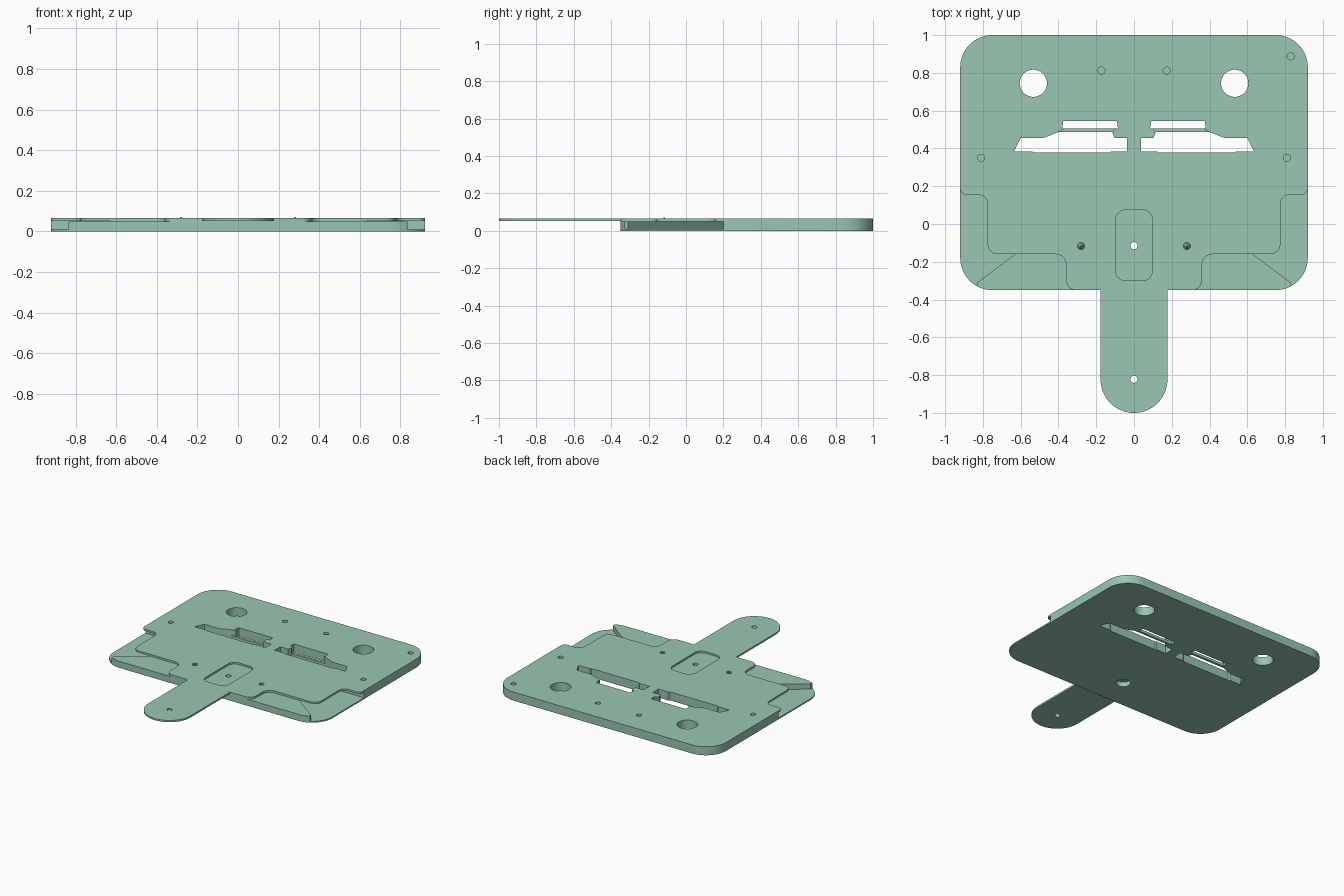
import bpy, bmesh, math
from mathutils import Vector

if "Cube" in bpy.data.objects:
    bpy.data.objects.remove(bpy.data.objects["Cube"])

mat = bpy.data.materials.new("sage_green")
mat.diffuse_color = (0.32, 0.57, 0.45, 1)
mat.use_nodes = True
mat.node_tree.nodes["Principled BSDF"].inputs["Base Color"].default_value = mat.diffuse_color
TOP = 0.065


def fillet(pts, seg=10):
    """Round each (x, y, radius) corner of a closed outline."""
    out, n = [], len(pts)
    for i, p in enumerate(pts):
        c = Vector(p[:2])
        r = p[2] if len(p) > 2 else 0
        if r == 0:
            out.append(c)
            continue
        a = (Vector(pts[i - 1][:2]) - c).normalized()
        b = (Vector(pts[(i + 1) % n][:2]) - c).normalized()
        half = a.angle(b) / 2
        centre = c + (a + b).normalized() * (r / math.sin(half))
        v0 = c + a * (r / math.tan(half)) - centre
        v1 = c + b * (r / math.tan(half)) - centre
        ang = math.atan2(v0.x * v1.y - v0.y * v1.x, v0.dot(v1))
        for k in range(seg + 1):
            t = ang * k / seg
            out.append(centre + Vector((v0.x * math.cos(t) - v0.y * math.sin(t),
                                        v0.x * math.sin(t) + v0.y * math.cos(t))))
    return out


def circle(x, y, r, n=32):
    return [Vector((x + r * math.cos(2 * math.pi * i / n),
                    y + r * math.sin(2 * math.pi * i / n))) for i in range(n)]


def prism(name, pts, z0, z1):
    bm = bmesh.new()
    f = bm.faces.new([bm.verts.new((p[0], p[1], z0)) for p in pts])
    ext = bmesh.ops.extrude_face_region(bm, geom=[f])
    bmesh.ops.translate(bm, vec=(0, 0, z1 - z0),
                        verts=[g for g in ext["geom"] if isinstance(g, bmesh.types.BMVert)])
    bmesh.ops.recalc_face_normals(bm, faces=bm.faces)
    me = bpy.data.meshes.new(name)
    bm.to_mesh(me)
    bm.free()
    ob = bpy.data.objects.new(name, me)
    bpy.context.collection.objects.link(ob)
    me.materials.append(mat)
    return ob


def cut(target, pts, z0, z1, mirror=False):
    for s in ((1, -1) if mirror else (1,)):
        c = prism("cutter", [(p[0] * s, p[1]) for p in pts], z0, z1)
        c.hide_render = True
        m = target.modifiers.new("cut", 'BOOLEAN')
        m.operation, m.solver, m.object = 'DIFFERENCE', 'EXACT', c
        bpy.context.view_layer.objects.active = target
        bpy.ops.object.modifier_apply(modifier=m.name)
        bpy.data.objects.remove(c)


def smooth(ob):
    bpy.ops.object.select_all(action='DESELECT')
    ob.select_set(True)
    bpy.context.view_layer.objects.active = ob
    bpy.ops.object.shade_smooth_by_angle(angle=math.radians(30))


# Main rounded plate
plate = prism("base_plate", fillet([(-0.92, -0.35, 0.17), (0.92, -0.35, 0.17),
                                    (0.92, 1, 0.17), (-0.92, 1, 0.17)], 16), 0, TOP)

# Stepped front corners, then the side cavity with its diagonal wall
ledge = fillet([(-0.921, 0.22), (-0.921, 0.155, 0.035), (-0.775, 0.155, 0.05),
                (-0.775, -0.16, 0.055), (-0.36, -0.16, 0.055), (-0.36, -0.351, 0.055),
                (-0.29, -0.351), (-0.29, -0.45), (-1, -0.45), (-1, 0.22)])
cut(plate, ledge, 0.05, 0.1, True)
cut(plate, [(-1, 0.2), (-1, -0.36), (-0.84, -0.36), (-0.83, -0.31), (-0.15, 0.2)],
    0.01, 0.0505, True)

# Twin slots: lower opening, upper opening, sunken bar between them
cut(plate, [(-0.635, 0.385), (-0.60, 0.455), (-0.48, 0.455), (-0.40, 0.487), (-0.115, 0.487),
            (-0.103, 0.455), (-0.038, 0.455), (-0.038, 0.385), (-0.12, 0.385),
            (-0.13, 0.378), (-0.53, 0.378), (-0.54, 0.385)], -0.1, 0.1, True)
cut(plate, [(-0.38, 0.505), (-0.375, 0.545), (-0.09, 0.545), (-0.085, 0.505)], -0.1, 0.1, True)
cut(plate, [(-0.41, 0.48), (-0.36, 0.51), (-0.10, 0.51), (-0.115, 0.48)], 0.02, 0.1, True)

# Large through holes, small blind holes
cut(plate, circle(0.533, 0.745, 0.072, 48), -0.1, 0.1, True)
cut(plate, circle(0.173, 0.812, 0.019), 0.03, 0.1, True)
cut(plate, circle(0.81, 0.35, 0.019), 0.03, 0.1, True)
cut(plate, circle(0.83, 0.888, 0.019), 0.03, 0.1)
cut(plate, circle(0.28, -0.117, 0.019), 0.03, 0.1, True)

# Centre pocket with its hole and underside counterbore
cut(plate, fillet([(-0.098, -0.3, 0.055), (0.098, -0.3, 0.055),
                   (0.098, 0.075, 0.055), (-0.098, 0.075, 0.055)]), 0.052, 0.1)
cut(plate, circle(0, -0.115, 0.019), -0.1, 0.1)
cut(plate, circle(0, -0.115, 0.05), -0.1, 0.035)
smooth(plate)

# Thin front tongue with a rounded end and hole
tongue = prism("front_tongue", fillet([(-0.177, -0.349), (-0.177, -1, 0.1769),
                                       (0.177, -1, 0.1769), (0.177, -0.349)], 20), 0.052, TOP)
cut(tongue, circle(0, -0.822, 0.019), 0, 0.1)
smooth(tongue)

# Small pointed pins
for side, x in (("left", -0.28), ("right", 0.28)):
    bpy.ops.mesh.primitive_cone_add(vertices=16, radius1=0.016, radius2=0.003, depth=0.043,
                                    location=(x, -0.117, 0.0505))
    pin = bpy.context.object
    pin.name = side + "_pin"
    pin.data.materials.append(mat)
    smooth(pin)
